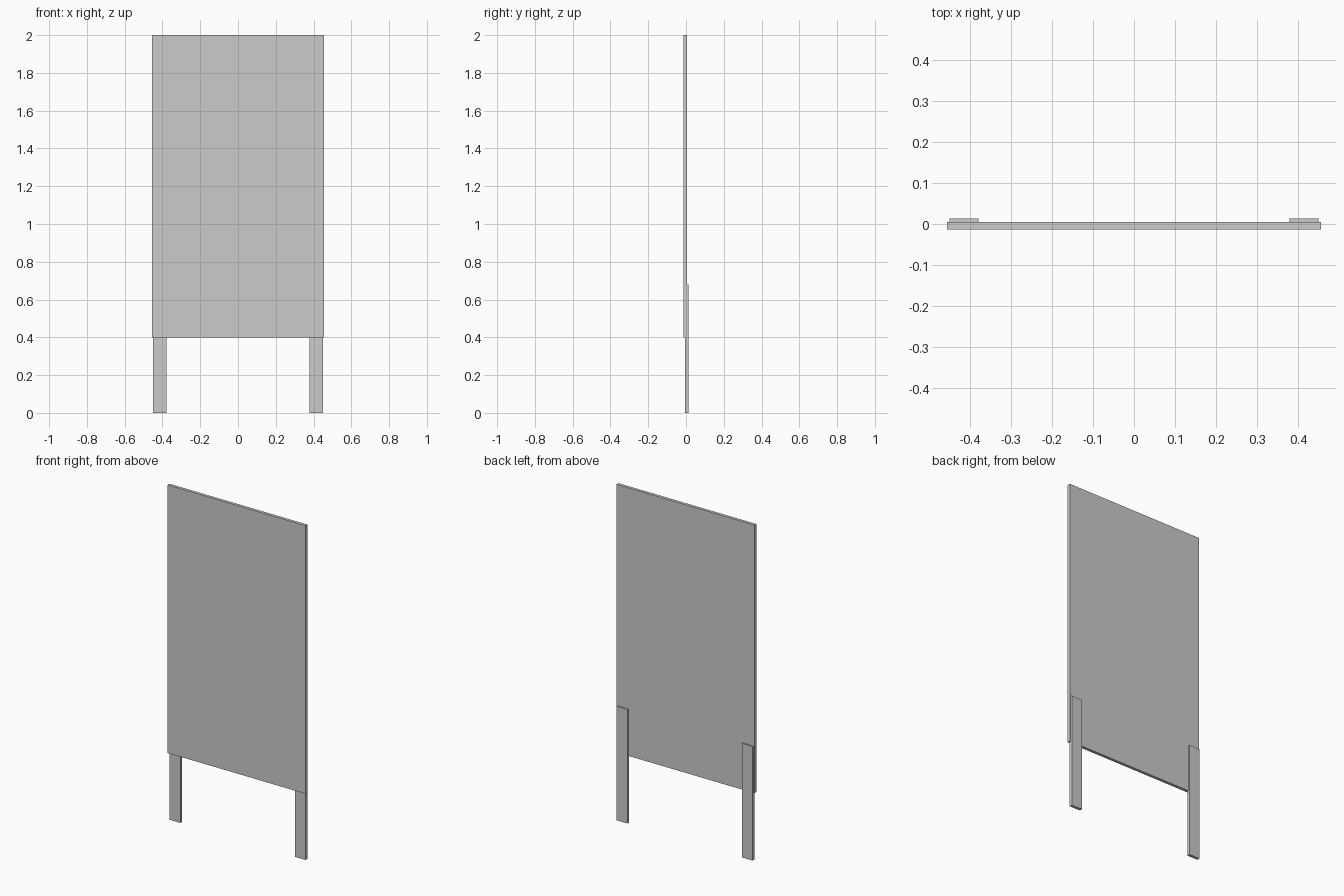
import bpy

if "Cube" in bpy.data.objects:
    bpy.data.objects.remove(bpy.data.objects["Cube"])


def box(name, x0, x1, y0, y1, z0, z1):
    bpy.ops.mesh.primitive_cube_add(
        size=1, location=((x0 + x1) / 2, (y0 + y1) / 2, (z0 + z1) / 2))
    ob = bpy.context.object
    ob.name = name
    ob.scale = (x1 - x0, y1 - y0, z1 - z0)
    bpy.ops.object.transform_apply(location=False, rotation=False, scale=True)
    return ob


# Upright board
box("board", -0.455, 0.455, -0.0135, 0.0045, 0.4, 2.0)

# Flat legs, let into the back of the board
for side, name in ((-1, "left_leg"), (1, "right_leg")):
    xs = sorted((side * 0.378, side * 0.449))
    box(name, xs[0], xs[1], -0.004, 0.0135, 0.0, 0.68)
